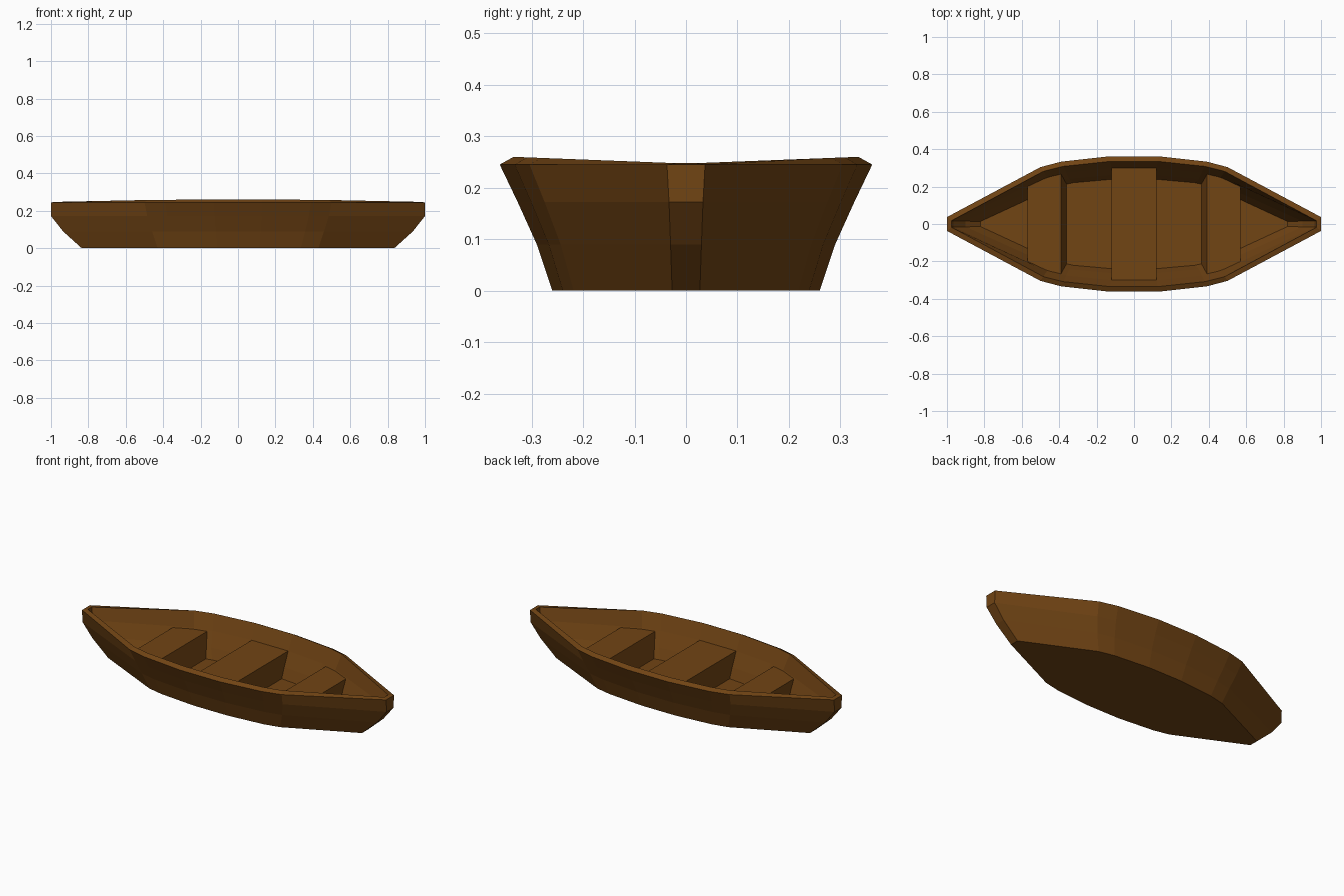
import bpy, bmesh

cube = bpy.data.objects.get("Cube")
if cube:
    bpy.data.objects.remove(cube, do_unlink=True)

# Single wood colour
wood = bpy.data.materials.new("brown wood")
wood.use_nodes = True
WOOD = (0.165, 0.058, 0.007, 1)
wood.diffuse_color = WOOD
wood.node_tree.nodes["Principled BSDF"].inputs["Base Color"].default_value = WOOD


def finish(name, bm):
    bmesh.ops.recalc_face_normals(bm, faces=bm.faces)
    mesh = bpy.data.meshes.new(name)
    bm.to_mesh(mesh)
    bm.free()
    mesh.materials.append(wood)
    obj = bpy.data.objects.new(name, mesh)
    bpy.context.collection.objects.link(obj)
    return obj


def outline(tip_x, tip_y, width, stretch):
    """Boat plan outline, mirrored from one quarter."""
    q = [(tip_x, tip_y), (0.5 * stretch, 0.84 * width),
         (0.39 * stretch, 0.92 * width), (0.13 * stretch, width)]
    half = q + [(-x, y) for x, y in reversed(q)]
    return half + [(-x, -y) for x, y in half]


# Hull shell: up the outside, over the rim, down the inside
# (height, tip x, tip half width, half beam, shoulder stretch, sheer)
levels = [
    (0.0, 0.835, 0.027, 0.26, 0.86, 0),
    (0.09, 0.935, 0.030, 0.29, 0.92, 0),
    (0.172, 1.0, 0.033, 0.327, 0.97, 0),
    (0.245, 1.0, 0.037, 0.362, 1.0, 0),
    (0.247, 0.975, 0.018, 0.335, 0.97, 0.013),
    (0.172, 0.965, 0.016, 0.30, 0.93, 0),
    (0.09, 0.90, 0.015, 0.263, 0.89, 0),
    (0.03, 0.82, 0.014, 0.24, 0.83, 0),
]
bm = bmesh.new()
rings = []
for z, tip_x, tip_y, width, stretch, sheer in levels:
    rings.append([bm.verts.new((x, y, z + sheer * abs(y) / width))
                  for x, y in outline(tip_x, tip_y, width, stretch)])
for a, b in zip(rings, rings[1:]):
    n = len(a)
    for i in range(n):
        j = (i + 1) % n
        bm.faces.new((a[i], a[j], b[j], b[i]))
bm.faces.new(rings[0])
bm.faces.new(rings[-1])
finish("hull", bm)


# Seats: solid blocks that taper down to the floor
def seat(name, top, bottom):
    """Each end is (x0, half width at x0, x1, half width at x1, height)."""
    bm = bmesh.new()
    loops = []
    for x0, w0, x1, w1, z in (bottom, top):
        loops.append([bm.verts.new(p) for p in
                      ((x0, -w0, z), (x1, -w1, z), (x1, w1, z), (x0, w0, z))])
    low, high = loops
    bm.faces.new(low)
    bm.faces.new(high)
    for i in range(4):
        j = (i + 1) % 4
        bm.faces.new((low[i], low[j], high[j], high[i]))
    return finish(name, bm)


seat("middle_seat", (-0.12, 0.30, 0.12, 0.30, 0.172),
     (-0.12, 0.238, 0.12, 0.238, 0.028))
for side, name in ((1, "left_seat"), (-1, "right_seat")):
    seat(name, (side * 0.39, 0.273, side * 0.57, 0.212, 0.165),
         (side * 0.36, 0.218, side * 0.57, 0.125, 0.028))
